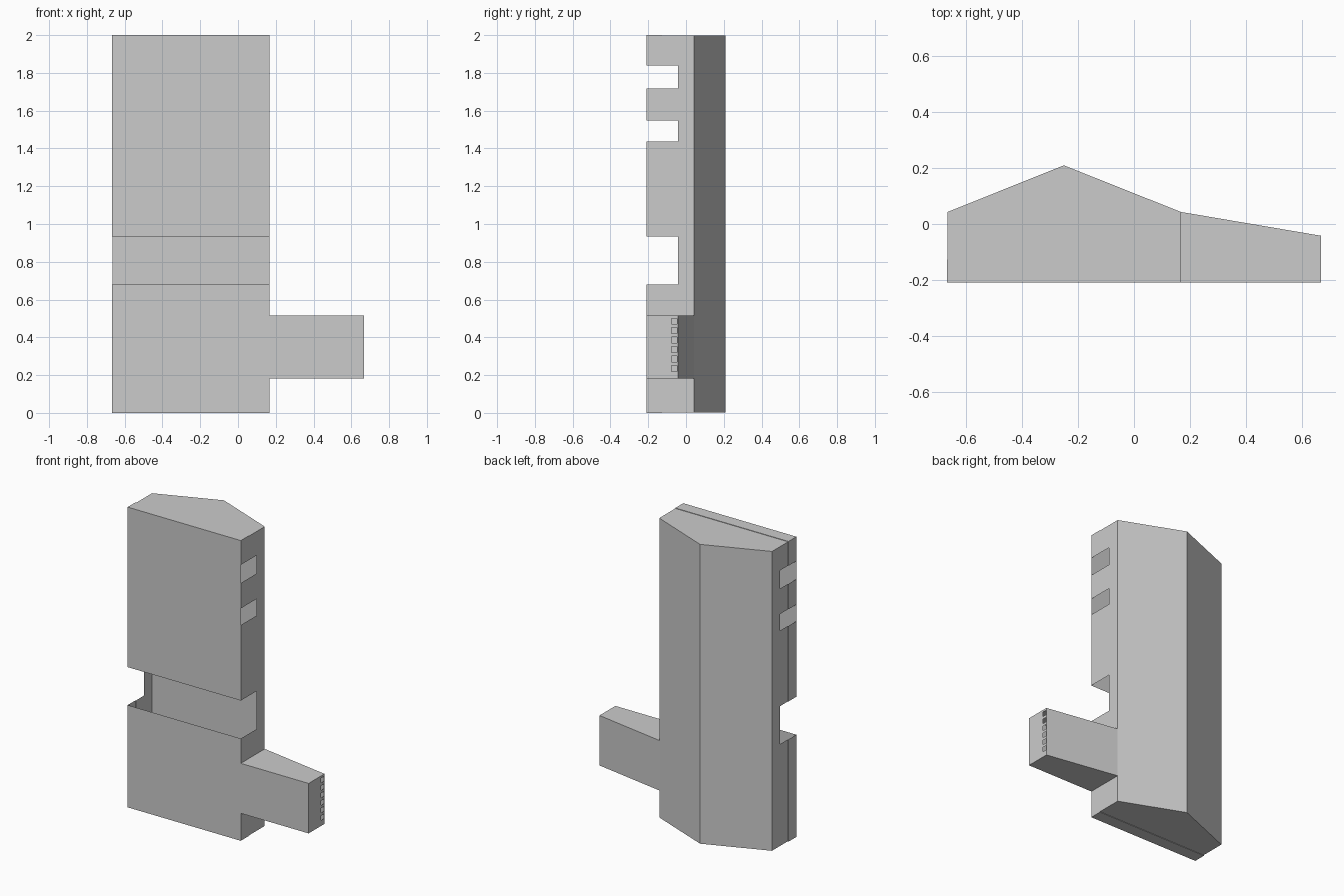
import bpy, bmesh
from mathutils import Vector

if "Cube" in bpy.data.objects:
    bpy.data.objects.remove(bpy.data.objects["Cube"])

X0, XP, X1, XE = -0.667, -0.25, 0.167, 0.667       # left, ridge, right, arm end
YF, YS, YN, YB, YR = -0.209, -0.126, -0.042, 0.043, 0.209  # front, seam, notch, back, ridge
A0, A1 = 0.183, 0.516                               # arm bottom and top
LIP = 0.003                                         # front shell stands proud of the rear
SPANS = [(0, 0.681), (0.934, 1.437), (1.548, 1.717), (1.838, 2)]


def add(bm, pts, out):
    """One flat panel facing the given direction."""
    f = bm.faces.new([bm.verts.new(p) for p in pts])
    f.normal_update()
    if f.normal.dot(Vector(out)) < 0:
        f.normal_flip()


def side(bm, x, y0, y1, z0, z1, out):
    add(bm, [(x, y0, z0), (x, y1, z0), (x, y1, z1), (x, y0, z1)], (out, 0, 0))


def flat(bm, xy, z, out):
    add(bm, [(x, y, z) for x, y in xy], (0, 0, out))


def back(bm, x0, y0, x1, y1, z0, z1, out=1):
    add(bm, [(x0, y0, z0), (x1, y1, z0), (x1, y1, z1), (x0, y0, z1)], (0, out, 0))


def finish(name, bm):
    bmesh.ops.remove_doubles(bm, verts=bm.verts, dist=0.0005)
    me = bpy.data.meshes.new(name)
    bm.to_mesh(me)
    bm.free()
    bpy.context.collection.objects.link(bpy.data.objects.new(name, me))


# Hollow rear shell with ridged back and inner plate
bm = bmesh.new()
lo, hi, xl = LIP, 2 - LIP, X0 + LIP
for z, out in ((lo, -1), (hi, 1)):
    flat(bm, [(xl, YS), (X1, YS), (X1, YB), (XP, YR), (xl, YB)], z, out)
back(bm, xl, YB, XP, YR, lo, hi)
back(bm, XP, YR, X1, YB, lo, hi)
back(bm, xl, YB, X1, YB, lo, hi, -1)
for x, out in ((xl, -1), (X1, 1)):
    side(bm, x, YN, YB, lo, hi, out)
    for a, b in SPANS:
        side(bm, x, YS, YN, max(a, lo), min(b, hi), out)
finish("rear_shell", bm)

# Front shell: open slots through both sides, full-width gap, arm front included
bm = bmesh.new()
for z, dz, out in ((0, LIP, -1), (2, -LIP, 1)):
    flat(bm, [(X0, YF), (X1, YF), (X1, YS), (X0, YS)], z, out)
    back(bm, X0, YS, X1, YS, min(z, z + dz), max(z, z + dz))
for a, b in SPANS:
    side(bm, X0, YF, YS, a, b, -1)
    side(bm, X1, YF, YS, a, b, 1)
    back(bm, X0, YS, X0 + LIP, YS, a, b)
back(bm, X0, YF, X1, YF, 0.934, 2, -1)
outline = [(X0, 0), (X1, 0), (X1, A0), (XE, A0), (XE, A1), (X1, A1), (X1, 0.681), (X0, 0.681)]
add(bm, [(x, YF, z) for x, z in outline], (0, -1, 0))
finish("front_shell", bm)

# Tapered side arm
bm = bmesh.new()
for z, out in ((A0, -1), (A1, 1)):
    flat(bm, [(X1, YF), (XE, YF), (XE, YN), (X1, YB)], z, out)
back(bm, X1, YB, XE, YN, A0, A1)

# Arm end with a column of six small openings
H0, H1 = -0.077, -0.048
side(bm, XE, YF, H0, A0, A1, 1)
side(bm, XE, H1, YN, A0, A1, 1)
z = A0
for i in range(6):
    h = 0.22 + 0.05 * i
    side(bm, XE, H0, H1, z, h, 1)
    z = h + 0.031
side(bm, XE, H0, H1, z, A1, 1)
finish("side_arm", bm)
